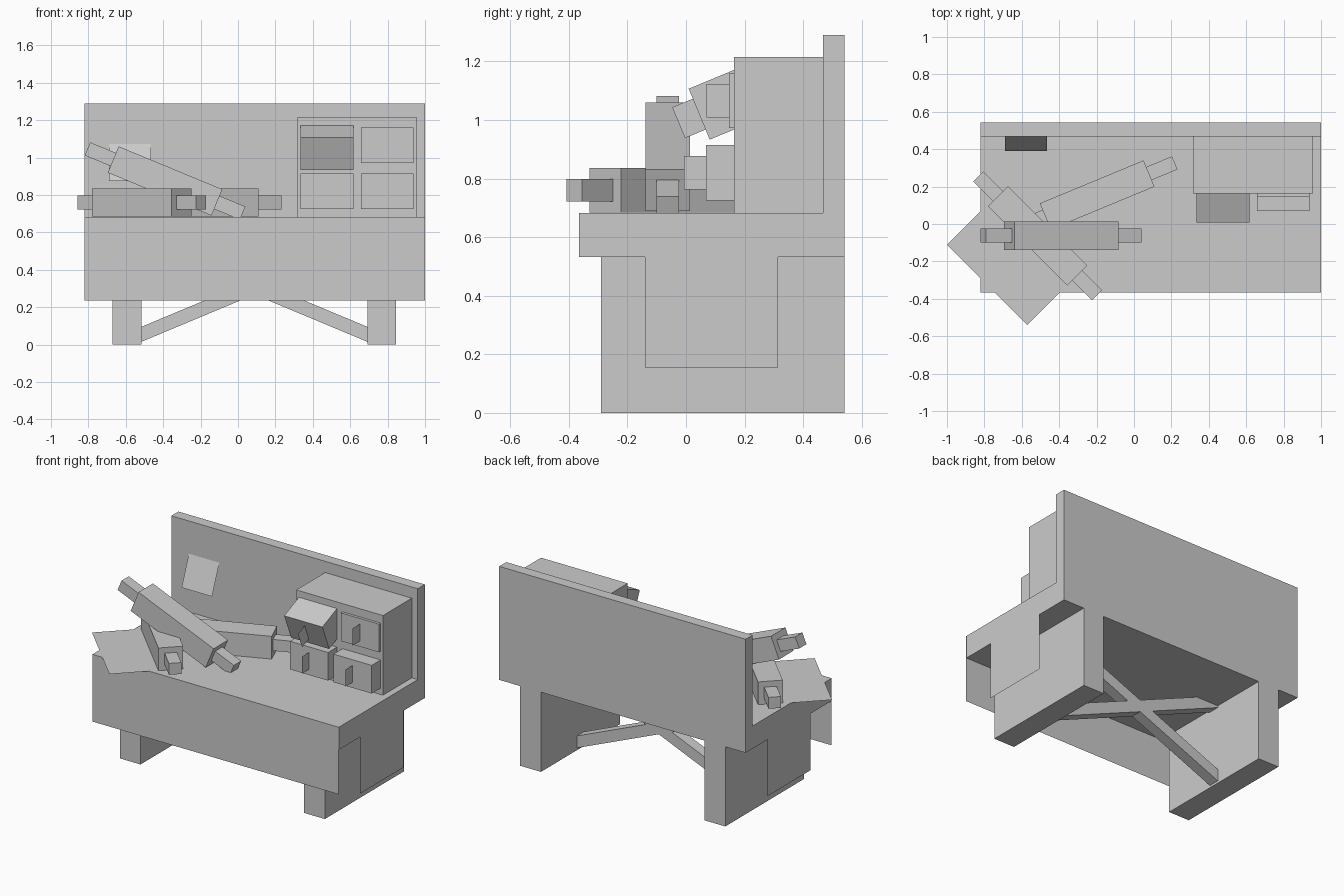
import bpy
from math import radians, cos, sin
from mathutils import Matrix, Vector

if "Cube" in bpy.data.objects:
    bpy.data.objects.remove(bpy.data.objects["Cube"])

grey = bpy.data.materials.new("plain grey")
grey.diffuse_color = (0.6, 0.6, 0.6, 1)
grey.use_nodes = True
grey.node_tree.nodes["Principled BSDF"].inputs["Base Color"].default_value = grey.diffuse_color


def make(name, verts, faces):
    mesh = bpy.data.meshes.new(name)
    mesh.from_pydata([tuple(v) for v in verts], [], faces)
    mesh.materials.append(grey)
    obj = bpy.data.objects.new(name, mesh)
    bpy.context.collection.objects.link(obj)
    return obj


def block(name, x, y, z, turn=None):
    """Box from (low, high) ranges, optionally moved by a matrix."""
    verts = [Vector((a, b, c)) for a in x for b in y for c in z]
    if turn:
        verts = [turn @ v for v in verts]
    return make(name, verts, [(0, 1, 3, 2), (4, 6, 7, 5), (0, 4, 5, 1),
                              (2, 3, 7, 6), (0, 2, 6, 4), (1, 5, 7, 3)])


def sheet(name, *corners):
    return make(name, corners, [(0, 1, 2, 3)])


# Table top, back board and the two slab legs
TOP, UNDER = 0.683, 0.532
block("table_top", (-0.82, 1), (-0.365, 0.542), (UNDER, TOP))
block("back_board", (-0.82, 1), (0.468, 0.542), (UNDER, 1.29))
block("left_leg", (-0.67, -0.517), (-0.29, 0.542), (0, UNDER))
block("right_leg", (0.692, 0.845), (-0.29, 0.542), (0, UNDER))

# Crossed braces between the legs, cut flush at each leg
for name, low, high in (("rising_brace", -0.517, 0.692), ("falling_brace", 0.692, -0.517)):
    y0, y1, z0, z1, t = 0.088, 0.162, 0.015, 0.45, 0.08
    lift = z1 + 0.07 - t
    verts = [(x, y, z + dz) for x, z in ((low, z0), (high, lift + 0.08))
             for y in (y0, y1) for dz in (0, t)]
    make(name, verts, [(0, 1, 3, 2), (4, 6, 7, 5), (0, 4, 5, 1),
                       (2, 3, 7, 6), (0, 2, 6, 4), (1, 5, 7, 3)])

# Hanging cloths: one wide at the front, one narrow at each end
f = -0.366
sheet("front_cloth", (-0.82, f, 0.235), (1, f, 0.235), (1, f, TOP), (-0.82, f, TOP))
for name, x in (("left_cloth", -0.821), ("right_cloth", 1.001)):
    pts = [(x, -0.14, 0.155), (x, 0.315, 0.155), (x, 0.315, TOP), (x, -0.14, TOP)]
    sheet(name, *(pts if x > 0 else pts[::-1]))

# Drawer cabinet
block("cabinet", (0.316, 0.956), (0.164, 0.468), (TOP, 1.215))


def drawer(name, x, z, front, back, turn=None):
    """Drawer with a thin upright pull on its front."""
    turn = turn or Matrix.Identity(4)
    block(name, (x - 0.141, x + 0.141), (front, back), (z - 0.094, z + 0.094), turn)
    pull = [(front - 0.076, -0.057), (front, -0.057), (front, 0.057), (front - 0.076, 0.057)]
    sheet(name + "_pull", *[turn @ Vector((x, y, z + dz)) for y, dz in pull])


drawer("lower_left_drawer", 0.476, 0.82, 0.069, 0.3)
drawer("lower_right_drawer", 0.798, 0.82, 0.069, 0.3)
drawer("upper_right_drawer", 0.798, 1.066, 0.146, 0.3)
tilt = Matrix.Translation((0, 0.045, 1.02)) @ Matrix.Rotation(radians(22.5), 4, "X")
drawer("tipped_drawer", 0.476, 0, 0, 0.19, tilt)

# Note pinned to the back board, its lower edge lifting off
sheet("pinned_note", (-0.69, 0.39, 0.875), (-0.465, 0.39, 0.875),
      (-0.465, 0.467, 1.072), (-0.69, 0.467, 1.072))


# Square-section scrolls with a rod poking out of both ends
def scroll(name, centre, angle, axis):
    turn = Matrix.Translation(centre) @ Matrix.Rotation(radians(angle), 4, axis)
    block(name + "_roll", (-0.3, 0.3), (-0.076, 0.076), (-0.076, 0.076), turn)
    for end, side in (("near", -1), ("far", 1)):
        block(f"{name}_{end}_rod", sorted((side * 0.3, side * 0.449)),
              (-0.038, 0.038), (-0.038, 0.038), turn)


scroll("leaning_scroll", (-0.39, -0.062, 0.875), 22.5, "Y")
scroll("open_scroll", (-0.515, -0.064, 0.76), -45, "Z")
scroll("rear_scroll", (-0.197, 0.155, 0.76), 22.5, "Z")

# Unrolled paper running from the open scroll over the table corner
d = 0.38 * cos(radians(45))
z = TOP + 0.001
sheet("unrolled_paper", (-1, -0.112, z), (-0.572, -0.54, z),
      (-0.572 + d, -0.54 + d, z), (-1 + d, -0.112 + d, z))
